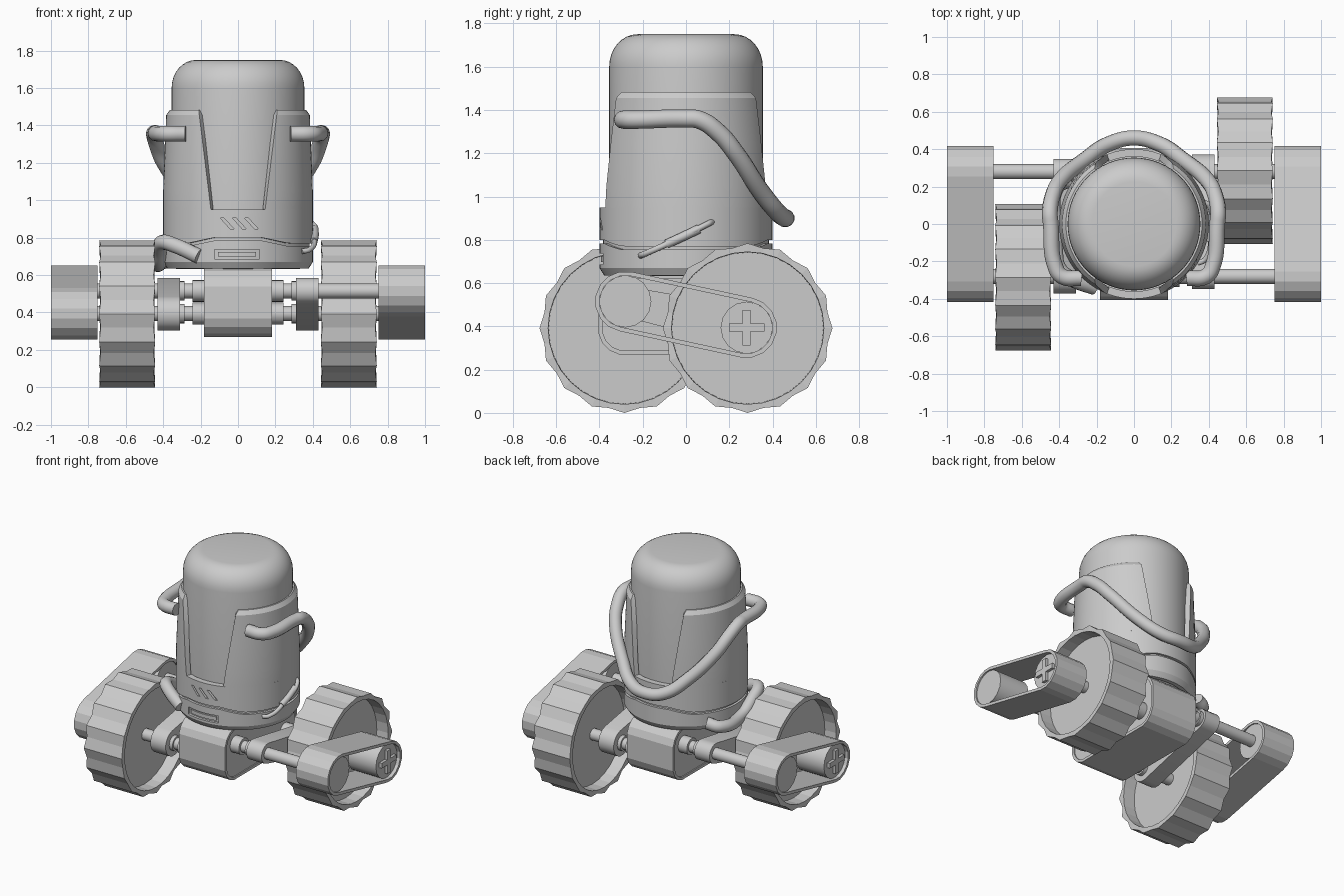
import bpy, bmesh, math
from mathutils.geometry import convex_hull_2d
from math import sin, cos, pi

if "Cube" in bpy.data.objects:
    bpy.data.objects.remove(bpy.data.objects["Cube"])

grey = bpy.data.materials.new("plain_grey")
grey.diffuse_color = (0.6, 0.6, 0.6, 1)
grey.use_nodes = True
grey.node_tree.nodes["Principled BSDF"].inputs["Base Color"].default_value = grey.diffuse_color


def activate(ob):
    bpy.ops.object.select_all(action='DESELECT')
    ob.select_set(True)
    bpy.context.view_layer.objects.active = ob


def finish(bm, name, smooth=None, turned=False):
    bmesh.ops.recalc_face_normals(bm, faces=bm.faces)
    me = bpy.data.meshes.new(name)
    bm.to_mesh(me)
    bm.free()
    ob = bpy.data.objects.new(name, me)
    bpy.context.collection.objects.link(ob)
    me.materials.append(grey)
    if turned:
        ob.rotation_euler.z = pi
    if smooth:
        activate(ob)
        bpy.ops.object.shade_smooth_by_angle(angle=math.radians(smooth))
    return ob


def loft(name, rings, smooth=None, turned=False, caps=True):
    """Skin a row of equal closed rings."""
    bm = bmesh.new()
    vs = [[bm.verts.new(p) for p in r] for r in rings]
    n = len(vs[0])
    for a, b in zip(vs, vs[1:] if caps else vs[1:] + vs[:1]):
        for i in range(n):
            j = (i + 1) % n
            bm.faces.new((a[i], a[j], b[j], b[i]))
    if caps:
        bm.faces.new(vs[0])
        bm.faces.new(vs[-1])
    return finish(bm, name, smooth, turned)


def lathe(name, prof, n=64, smooth=30, closed=False):
    """Profile of (radius, height); height may be a function of the angle."""
    angles = [2 * pi * i / n for i in range(n)]
    rings = [[(r * cos(a), r * sin(a), z(a) if callable(z) else z) for a in angles] for r, z in prof]
    return loft(name, rings, smooth, caps=not closed)


def rod(name, x0, x1, y, z, r, turned, n=20):
    ring = [(y + r * cos(2 * pi * i / n), z + r * sin(2 * pi * i / n)) for i in range(n)]
    return loft(name, [[(x, *p) for p in ring] for x in (x0, x1)], 40, turned)


def hull(circles, n=16):
    """Outline around circles, and the same outline drawn in by 0.02."""
    def pts(d):
        return [(y + (r - d) * cos(2 * pi * (i + .5) / n), z + (r - d) * sin(2 * pi * (i + .5) / n))
                for y, z, r in circles for i in range(n)]
    outer, inner = pts(0), pts(0.02)
    idx = convex_hull_2d(outer)
    return [outer[i] for i in idx], [inner[i] for i in idx]


def belt(name, circles, x0, x1, turned=False):
    o, i = hull(circles)
    loft(name, [[(x, *p) for p in ring] for x, ring in ((x0, o), (x1, o), (x1, i), (x0, i))],
         None, turned, caps=False)


def patch(name, fn, nu, nv, thick):
    """Grid from fn(u, v) -> (angle, radius, z), thickened inwards."""
    bm = bmesh.new()
    g = []
    for k in range(2):
        g.append([])
        for i in range(nu + 1):
            row = []
            for j in range(nv + 1):
                a, r, z = fn(i / nu, j / nv)
                r -= k * thick
                row.append(bm.verts.new((r * cos(a), r * sin(a), z)))
            g[k].append(row)
    for q in g:
        for i in range(nu):
            for j in range(nv):
                bm.faces.new((q[i][j], q[i + 1][j], q[i + 1][j + 1], q[i][j + 1]))
    A, B = g
    rim = [(i, 0) for i in range(nu)] + [(nu, j) for j in range(nv)] + \
          [(i, nv) for i in range(nu, 0, -1)] + [(0, j) for j in range(nv, 0, -1)]
    for (i, j), (k, l) in zip(rim, rim[1:] + rim[:1]):
        bm.faces.new((A[i][j], A[k][l], B[k][l], B[i][j]))
    return finish(bm, name, 30)


def front_cut(ob, outline, y0, y1):
    """Cut a prism with an (x, z) outline into the front of ob."""
    c = loft("cutter", [[(x, y, z) for x, z in outline] for y in (y0, y1)])
    m = ob.modifiers.new("cut", 'BOOLEAN')
    m.object, m.operation, m.solver = c, 'DIFFERENCE', 'EXACT'
    activate(ob)
    bpy.ops.object.modifier_move_to_index(modifier="cut", index=0)
    bpy.ops.object.modifier_apply(modifier="cut")
    bpy.data.objects.remove(c)


def tube(name, pts, r):
    cu = bpy.data.curves.new(name, 'CURVE')
    cu.dimensions = '3D'
    cu.bevel_depth, cu.bevel_resolution, cu.resolution_u, cu.use_fill_caps = r, 4, 8, True
    sp = cu.splines.new('BEZIER')
    sp.bezier_points.add(len(pts) - 1)
    for b, p in zip(sp.bezier_points, pts):
        b.co = p
        b.handle_left_type = b.handle_right_type = 'AUTO'
    cu.materials.append(grey)
    ob = bpy.data.objects.new(name, cu)
    bpy.context.collection.objects.link(ob)
    activate(ob)
    bpy.ops.object.convert(target='MESH')
    bpy.ops.object.shade_smooth_by_angle(angle=math.radians(40))


# Domed core
dome = [(0.355 - 0.13 * (1 - cos(t * pi / 16)), 1.60 + 0.15 * sin(t * pi / 16)) for t in range(9)]
lathe("dome_core", [(0.35, 0.70), (0.355, 1.0)] + dome)

# Side shells with V notches at front and back
levels = [(0.95, 0.40), (1.05, 0.40), (1.25, 0.392), (1.455, 0.384), (1.483, 0.364)]
for side, nm in ((0, "right"), (pi, "left")):
    def shell(u, v):
        z, r = levels[round(v * 4)]
        edge = pi / 2 - math.asin((0.145 + 0.065 * (z - 0.95) / 0.53) / r)
        return side + edge * (2 * u - 1), r, z
    patch("shell_" + nm, shell, 32, 4, 0.035)


def seam(a):
    """Seam height: raised at front and back."""
    x = abs(0.4 * cos(a))
    return 0.77 + 0.03 * min(1, max(0, (0.27 - x) / 0.14))


# Lower shell band with slanted vents
band = lathe("shell_band", [(0.36, seam), (0.40, seam), (0.40, 0.95), (0.36, 0.95)], 96, 30, True)
for k in range(3):
    x = -0.095 + 0.065 * k
    front_cut(band, [(x, 0.905), (x + 0.055, 0.845), (x + 0.075, 0.845), (x + 0.02, 0.905)], -0.45, -0.375)
# Skirt with a front slot
low = lambda a: seam(a) - 0.016
skirt = lathe("skirt", [(0.35, 0.635), (0.378, 0.635), (0.40, 0.67), (0.40, low), (0.35, low)], 96, 30, True)
front_cut(skirt, [(-0.125, 0.685), (0.115, 0.685), (0.115, 0.737), (-0.125, 0.737)], -0.45, -0.36)
patch("slot_plate", lambda u, v: (-pi / 2 + 0.26 * (2 * u - 1) - 0.012, 0.394, 0.698 + 0.026 * v), 8, 1, 0.009)
lathe("seam_core", [(0.33, 0.632), (0.383, 0.68), (0.383, 0.82), (0.35, 0.82)])

# Large hose around the back
half = [(0.28, -0.29, 1.355), (0.385, -0.28, 1.355), (0.42, -0.23, 1.355), (0.445, 0.0, 1.36), (0.45, 0.06, 1.355),
        (0.435, 0.15, 1.295), (0.395, 0.23, 1.20), (0.26, 0.345, 1.025), (0.13, 0.43, 0.92)]
tube("rear_hose", half + [(0, 0.46, 0.90)] + [(-x, y, z) for x, y, z in half[::-1]], 0.042)
# Small hose at the lower left
tube("side_hose", [(-0.33, 0.24, 0.69), (-0.41, 0.20, 0.67), (-0.42, -0.03, 0.67), (-0.42, -0.15, 0.74),
                   (-0.40, -0.24, 0.775), (-0.33, -0.295, 0.755), (-0.21, -0.34, 0.70)], 0.041)
# Thin cable with a sleeve at the right
tube("side_cable", [(0.34, -0.21, 0.727), (0.38, -0.19, 0.735), (0.41, -0.04, 0.803),
                    (0.40, 0.10, 0.873), (0.37, 0.12, 0.883)], 0.014)
tube("cable_sleeve", [(0.405, -0.09, 0.78), (0.411, -0.02, 0.812), (0.408, 0.06, 0.85)], 0.021)

# Central block: belt around four shafts
HI, LO, Y = 0.515, 0.394, 0.28
four = [(s * Y, z, 0.128) for s in (-1, 1) for z in (HI, LO)]
belt("centre_belt", four, -0.182, 0.182)
core = hull(four)[1]
loft("centre_block", [[(x, *p) for p in core] for x in (-0.174, 0.174)])

# Wheel side assemblies, the left one turned half way round
N = 32
for nm, t in (("right", False), ("left", True)):
    def ring(x, r, dx=0.0, dr=0.0):
        return [(x + dx * (i % 2), Y + 0.005 + (r - dr * (i % 2)) * cos(2 * pi * i / N),
                 0.392 + (r - dr * (i % 2)) * sin(2 * pi * i / N)) for i in range(N)]
    loft("wheel_" + nm, [ring(0.535, 0.35), ring(0.447, 0.352), ring(0.443, 0.392, 0.008, 0.016),
                         ring(0.742, 0.392, -0.008, 0.016), ring(0.738, 0.352), ring(0.65, 0.35)], None, t)
    # Shafts and collars
    for part, y, z, r in (("upper", -Y, HI, 0.04), ("wheel", Y, LO, 0.04)):
        rod(f"{part}_shaft_{nm}", 0.15, 0.80, y, z, r, t)
        rod(f"{part}_collar_{nm}", 0.17, 0.243, y, z, 0.058, t)
        rod(f"{part}_flange_{nm}", 0.285, 0.31, y, z, 0.052, t)
    # Inner link from upper shaft to wheel
    link = hull([(-Y, HI, 0.07), (Y, LO, 0.093)])[0]
    loft("inner_link_" + nm, [[(x, *p) for p in link] for x in (0.31, 0.43)], 40, t)
    # Outer belt with rollers
    belt("outer_belt_" + nm, [(-Y, HI, 0.14), (Y, LO, 0.14)], 0.75, 1.0, t)
    rod("upper_roller_" + nm, 0.757, 0.99, -Y, HI, 0.12, t, 16)
    rod("wheel_roller_" + nm, 0.757, 0.975, Y, LO, 0.12, t, 16)
    # Cross mark on the wheel roller
    a, b = 0.082, 0.018
    cross = [(a, b), (b, b), (b, a), (-b, a), (-b, b), (-a, b),
             (-a, -b), (-b, -b), (-b, -a), (b, -a), (b, -b), (a, -b)]
    loft("roller_cross_" + nm, [[(x, Y + p, LO + q) for p, q in cross] for x in (0.97, 0.995)], None, t)
